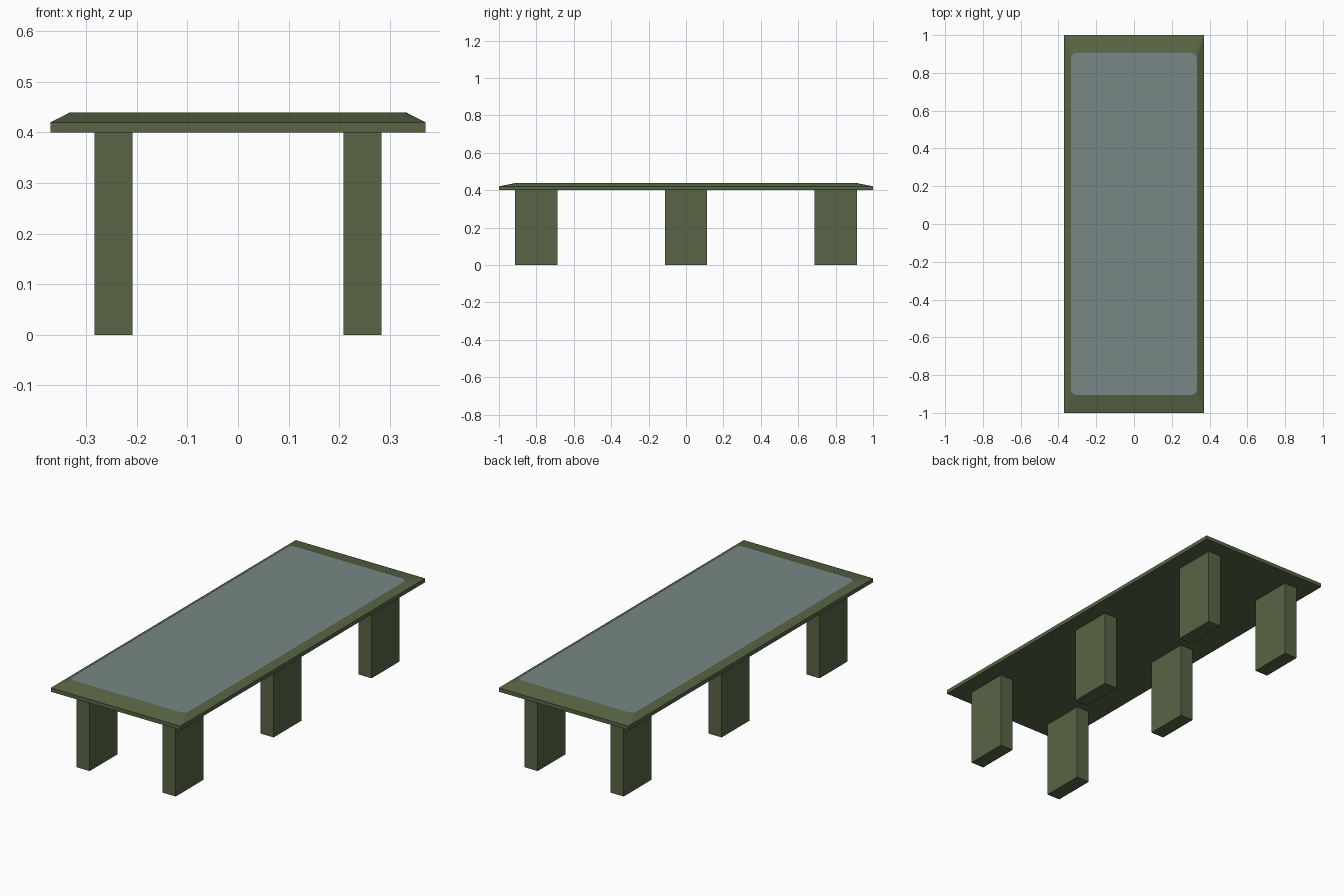
import bpy, bmesh, math

if "Cube" in bpy.data.objects:
    bpy.data.objects.remove(bpy.data.objects["Cube"])


def material(name, rgb):
    m = bpy.data.materials.new(name)
    m.diffuse_color = (*rgb, 1)
    m.use_nodes = True
    m.node_tree.nodes["Principled BSDF"].inputs["Base Color"].default_value = m.diffuse_color
    return m


green = material("olive green", (0.098, 0.130, 0.060))
grey = material("grey glass", (0.185, 0.245, 0.235))


def add_object(name, bm, mats):
    bmesh.ops.recalc_face_normals(bm, faces=bm.faces[:])
    me = bpy.data.meshes.new(name)
    bm.to_mesh(me)
    bm.free()
    for m in mats:
        me.materials.append(m)
    ob = bpy.data.objects.new(name, me)
    bpy.context.collection.objects.link(ob)
    return ob


# Table top: rectangular slab sloping up to a rounded inset panel
HX, HY, Z0, Z1, Z2 = 0.37, 1.0, 0.40, 0.42, 0.439
PX, PY, R, STEPS = 0.333, 0.905, 0.03, 4
SIGNS = [(1, 1), (-1, 1), (-1, -1), (1, -1)]
bm = bmesh.new()
bottom = [bm.verts.new((sx * HX, sy * HY, Z0)) for sx, sy in SIGNS]
rim = [bm.verts.new((sx * HX, sy * HY, Z1)) for sx, sy in SIGNS]
corners = []
for k, (sx, sy) in enumerate(SIGNS):
    arc = []
    for i in range(STEPS + 1):
        a = math.pi / 2 * (k + i / STEPS)
        arc.append(bm.verts.new((sx * (PX - R) + R * math.cos(a),
                                 sy * (PY - R) + R * math.sin(a), Z2)))
    corners.append(arc)
bm.faces.new(bottom)
for k in range(4):
    n = (k + 1) % 4
    bm.faces.new((bottom[k], bottom[n], rim[n], rim[k]))
    bm.faces.new((rim[k], rim[n], corners[n][0], corners[k][-1]))
    for a, b in zip(corners[k], corners[k][1:]):
        bm.faces.new((rim[k], b, a))
panel = bm.faces.new([v for arc in corners for v in arc])
panel.material_index = 1
add_object("table_top", bm, [green, grey])

# Six slab legs in two rows
for side, sx in (("left", -1), ("right", 1)):
    for pos, y in (("front", -0.8), ("middle", 0), ("back", 0.8)):
        bm = bmesh.new()
        bmesh.ops.create_cube(bm, size=1)
        bmesh.ops.scale(bm, vec=(0.075, 0.227, 0.40), verts=bm.verts[:])
        bmesh.ops.translate(bm, vec=(sx * 0.246, y, 0.20), verts=bm.verts[:])
        add_object(f"{pos}_{side}_leg", bm, [green])
